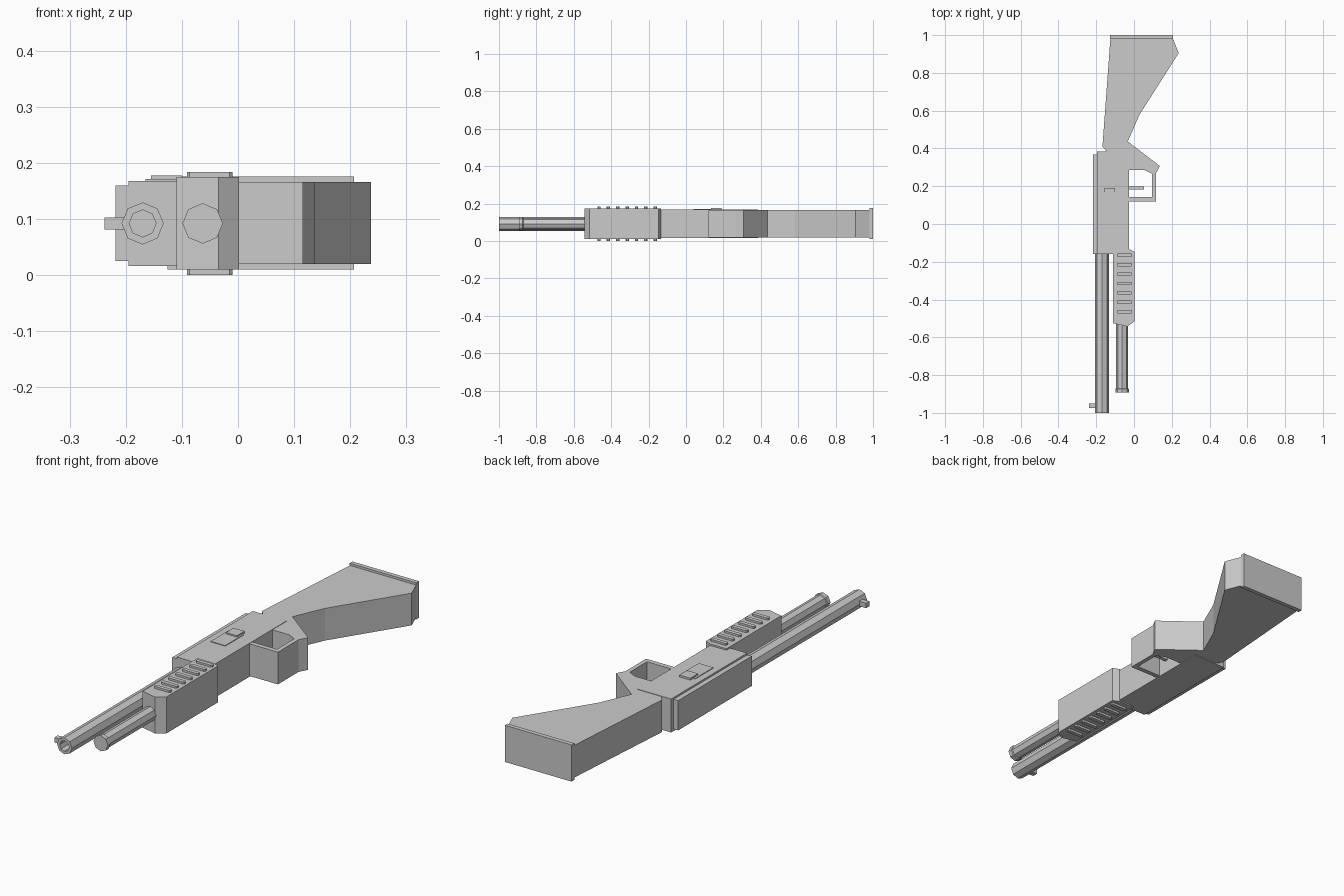
import bpy, bmesh, math

if "Cube" in bpy.data.objects:
    bpy.data.objects.remove(bpy.data.objects["Cube"])

grey = bpy.data.materials.new("plain grey")
grey.diffuse_color = (0.6, 0.6, 0.6, 1)
grey.use_nodes = True
grey.node_tree.nodes["Principled BSDF"].inputs["Base Color"].default_value = grey.diffuse_color
MID = 0.092  # mid height of the model lying on its side


def finish(name, bm):
    bmesh.ops.recalc_face_normals(bm, faces=bm.faces[:])
    me = bpy.data.meshes.new(name)
    bm.to_mesh(me)
    bm.free()
    me.materials.append(grey)
    ob = bpy.data.objects.new(name, me)
    bpy.context.collection.objects.link(ob)
    return ob


def plate(name, pts, z0, z1):
    """Extrude an outline in the xy plane from z0 to z1."""
    bm = bmesh.new()
    f = bm.faces.new([bm.verts.new((x, y, z0)) for x, y in pts])
    r = bmesh.ops.extrude_face_region(bm, geom=[f])
    vs = [v for v in r["geom"] if isinstance(v, bmesh.types.BMVert)]
    bmesh.ops.translate(bm, verts=vs, vec=(0, 0, z1 - z0))
    return finish(name, bm)


def box(name, x0, x1, y0, y1, z0, z1):
    return plate(name, [(x0, y0), (x1, y0), (x1, y1), (x0, y1)], z0, z1)


def tube(name, cx, rings):
    """Octagonal tube along y through (radius, y) rings, capped at both ends."""
    bm = bmesh.new()
    loops = []
    for r, y in rings:
        loops.append([bm.verts.new((cx + r * math.cos(i * math.pi / 4), y,
                                    MID + r * math.sin(i * math.pi / 4))) for i in range(8)])
    for a, b in zip(loops, loops[1:]):
        for i in range(8):
            j = (i + 1) % 8
            bm.faces.new((a[i], a[j], b[j], b[i]))
    bm.faces.new(loops[0])
    bm.faces.new(loops[-1])
    return finish(name, bm)


# Barrel with an open bore, magazine tube with its end cap, front sight
tube("barrel", -0.17, [(0.024, -0.9), (0.024, -1), (0.0375, -1), (0.0375, -0.15)])
tube("magazine_tube", -0.063, [(0.036, -0.893), (0.036, -0.873), (0.032, -0.87), (0.032, -0.5)])
box("front_sight", -0.238, -0.195, -0.975, -0.95, 0.081, 0.103)

# Receiver, top rail and ejection port
box("receiver", -0.195, -0.027, -0.16, 0.385, 0.016, 0.168)
box("top_rail", -0.218, -0.194, -0.16, 0.367, 0.025, 0.160)
box("ejection_port_plate", -0.165, -0.092, 0.04, 0.17, 0.16, 0.171)
box("bolt_block", -0.155, -0.10, 0.135, 0.19, 0.16, 0.177)

# Pump grip with chamfered ends and raised ribs on both sides
plate("pump_grip", [(-0.11, -0.525), (-0.035, -0.543), (0.002, -0.515), (0.002, -0.146),
                    (-0.027, -0.133), (-0.11, -0.133)], 0.010, 0.175)
for i in range(7):
    y = -0.465 + i * 0.05
    plate(f"grip_rib_{i + 1}", [(-0.091, y - 0.004), (-0.086, y - 0.009), (-0.015, y - 0.009),
                                (-0.01, y - 0.004), (-0.01, y + 0.004), (-0.015, y + 0.009),
                                (-0.086, y + 0.009), (-0.091, y + 0.004)], 0.0, 0.184)

# Stock flowing into the trigger guard, with butt pad
plate("stock_and_guard", [(-0.13, 0.34), (-0.145, 0.385), (-0.167, 0.41), (-0.125, 0.982),
                          (0.206, 0.982), (0.237, 0.905), (0.03, 0.58), (-0.033, 0.437),
                          (0.137, 0.307), (0.116, 0.268), (0.116, 0.12), (-0.04, 0.12),
                          (-0.04, 0.142), (0.096, 0.142), (0.096, 0.265), (0.058, 0.285),
                          (-0.04, 0.285)], 0.020, 0.166)
box("butt_pad", -0.126, 0.207, 0.98, 1.0, 0.010, 0.176)

# Trigger
box("trigger", -0.04, 0.052, 0.182, 0.198, 0.075, 0.109)
